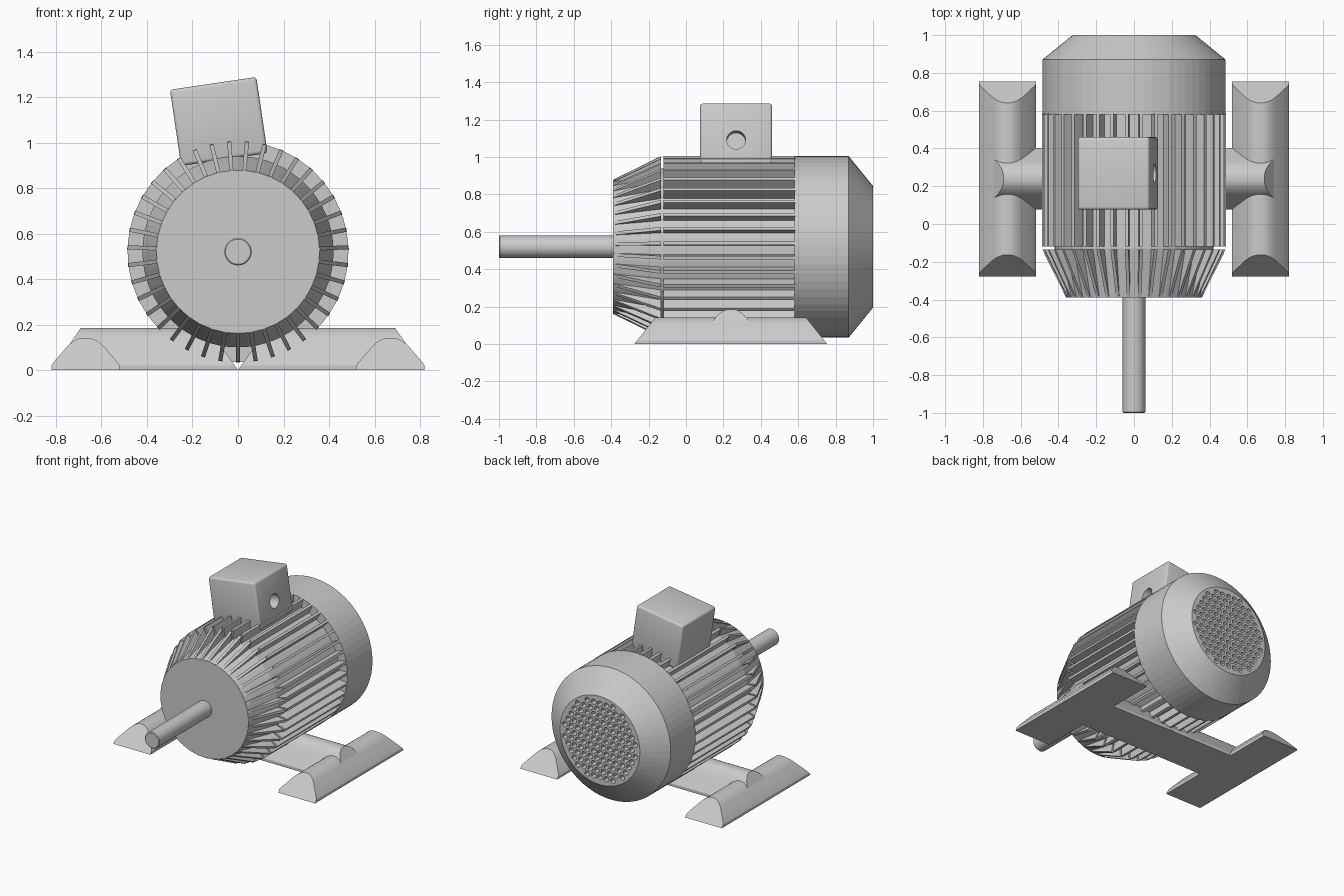
import bpy, bmesh
from math import sin, cos, pi, radians, sqrt
from mathutils import Matrix, Vector

if "Cube" in bpy.data.objects:
    bpy.data.objects.remove(bpy.data.objects["Cube"])

AXIS_Z = 0.52      # height of the motor axis, which runs along y
FINS = 39
TILT = Matrix.Translation((0, 0, AXIS_Z)) @ Matrix.Rotation(radians(-8.4), 4, 'Y')


def finish(bm, name, smooth=None):
    bmesh.ops.recalc_face_normals(bm, faces=bm.faces)
    me = bpy.data.meshes.new(name)
    bm.to_mesh(me)
    bm.free()
    ob = bpy.data.objects.new(name, me)
    bpy.context.collection.objects.link(ob)
    if smooth:
        bpy.ops.object.select_all(action='DESELECT')
        ob.select_set(True)
        bpy.context.view_layer.objects.active = ob
        bpy.ops.object.shade_smooth_by_angle(angle=radians(smooth))
    return ob


def lathe(name, profile, n=64, smooth=None):
    """Turned solid around the motor axis; profile is (radius, y)."""
    bm = bmesh.new()
    rings = [[bm.verts.new((r * sin(2 * pi * k / n), y, AXIS_Z + r * cos(2 * pi * k / n)))
              for k in range(n)] for r, y in profile]
    for a, b in zip(rings, rings[1:]):
        for k in range(n):
            j = (k + 1) % n
            bm.faces.new((a[k], a[j], b[j], b[k]))
    bm.faces.new(rings[0])
    bm.faces.new(rings[-1])
    return finish(bm, name, smooth)


def prism(bm, bottom, top):
    a = [bm.verts.new(p) for p in bottom]
    b = [bm.verts.new(p) for p in top]
    bm.faces.new(a)
    bm.faces.new(b)
    for k in range(len(a)):
        j = (k + 1) % len(a)
        bm.faces.new((a[k], a[j], b[j], b[k]))


def fins(name, outline, t=0.018):
    """Radial ring of plates; outline is (radius, y)."""
    bm = bmesh.new()
    for k in range(FINS):
        a = 2 * pi * k / FINS + pi
        out = Vector((sin(a), 0, cos(a)))
        side = Vector((cos(a), 0, -sin(a))) * t / 2
        pts = [out * r + Vector((0, y, AXIS_Z)) for r, y in outline]
        prism(bm, [p - side for p in pts], [p + side for p in pts])
    return finish(bm, name)


def cut(ob, cutter):
    cutter.hide_render = True
    cutter.display_type = 'WIRE'
    m = ob.modifiers.new("cut", 'BOOLEAN')
    m.operation = 'DIFFERENCE'
    m.solver = 'EXACT'
    m.object = cutter


# Shaft and turned body
lathe("shaft", [(0.055, -1.0), (0.06, -0.995), (0.06, -0.35)], 32, 30)
lathe("body_core", [(0.358, -0.39), (0.42, -0.13), (0.42, 0.60)], 64)
fins("front_fins", [(0.34, -0.388), (0.36, -0.388), (0.485, -0.135), (0.40, -0.135)])
fins("body_fins", [(0.40, -0.12), (0.487, -0.12), (0.487, 0.585), (0.40, 0.585)])

# Fan cover with hexagonal grille holes in the back
cover = lathe("fan_cover", [(0.485, 0.58), (0.485, 0.87), (0.325, 1.0)], 64)
bm = bmesh.new()
pitch, hole = 0.052, 0.021
for row in range(-8, 9):
    for col in range(-8, 9):
        x = (col + 0.5 * (row % 2)) * pitch
        z = row * pitch * sqrt(3) / 2
        if x * x + z * z < 0.297 ** 2:
            ring = [(x + hole * sin(k * pi / 3), AXIS_Z + z + hole * cos(k * pi / 3))
                    for k in range(6)]
            prism(bm, [(p, 0.96, q) for p, q in ring], [(p, 1.05, q) for p, q in ring])
cut(cover, finish(bm, "grille_cutter"))

# Terminal box, tilted around the motor axis, with a cable hole in its side
bm = bmesh.new()
bmesh.ops.create_cube(bm, size=1, matrix=Matrix.Translation((0, 0.268, 0.579)) @
                      Matrix.Diagonal((0.384, 0.385, 0.338, 1)))
bmesh.ops.bevel(bm, geom=bm.edges[:], offset=0.015, segments=3, affect='EDGES', profile=0.5)
bm.transform(TILT)
box = finish(bm, "terminal_box", 35)
bm = bmesh.new()
bmesh.ops.create_cone(bm, cap_ends=True, segments=32, radius1=0.05, radius2=0.05, depth=0.2,
                      matrix=TILT @ Matrix.Translation((0.21, 0.268, 0.549)) @
                      Matrix.Rotation(pi / 2, 4, 'Y'))
cut(box, finish(bm, "cable_hole_cutter"))


def bar(name, half, height, start, end, slope, place):
    """Arched bar with sloping ends; place maps (across, along, z) to x, y, z."""
    knee = height * 0.74
    right = [(half, 0), (half, 0.02), (half - 0.01, 0.035)]
    p0 = Vector((half - 0.01, 0.035))
    p1 = Vector((half * 0.53, knee))
    tip = Vector((half * 0.27, height * 1.02))
    top = Vector((0, height))
    right.append(tuple(p0.lerp(p1, 0.5)))
    for i in range(7):      # rounded crest
        t = i / 6
        right.append(tuple(p1 * (1 - t) ** 2 + tip * 2 * t * (1 - t) + top * t * t))
    section = right + [(-u, z) for u, z in reversed(right[:-1])]
    bm = bmesh.new()
    prism(bm, [place(u, start + slope * z, z) for u, z in section],
          [place(u, end - slope * z, z) for u, z in section])
    return finish(bm, name, 30)


# Foot rails and cross bars, mirrored left and right
for s, tag in ((-1, "left"), (1, "right")):
    bar("foot_rail_" + tag, 0.15, 0.142, -0.277, 0.755, 0.8,
        lambda u, v, z: (s * 0.67 + u, v, z))
    bar("foot_cross_bar_" + tag, 0.163, 0.186, 0.0, 0.82, 0.7,
        lambda u, v, z: (s * v, 0.24 + u, z))
